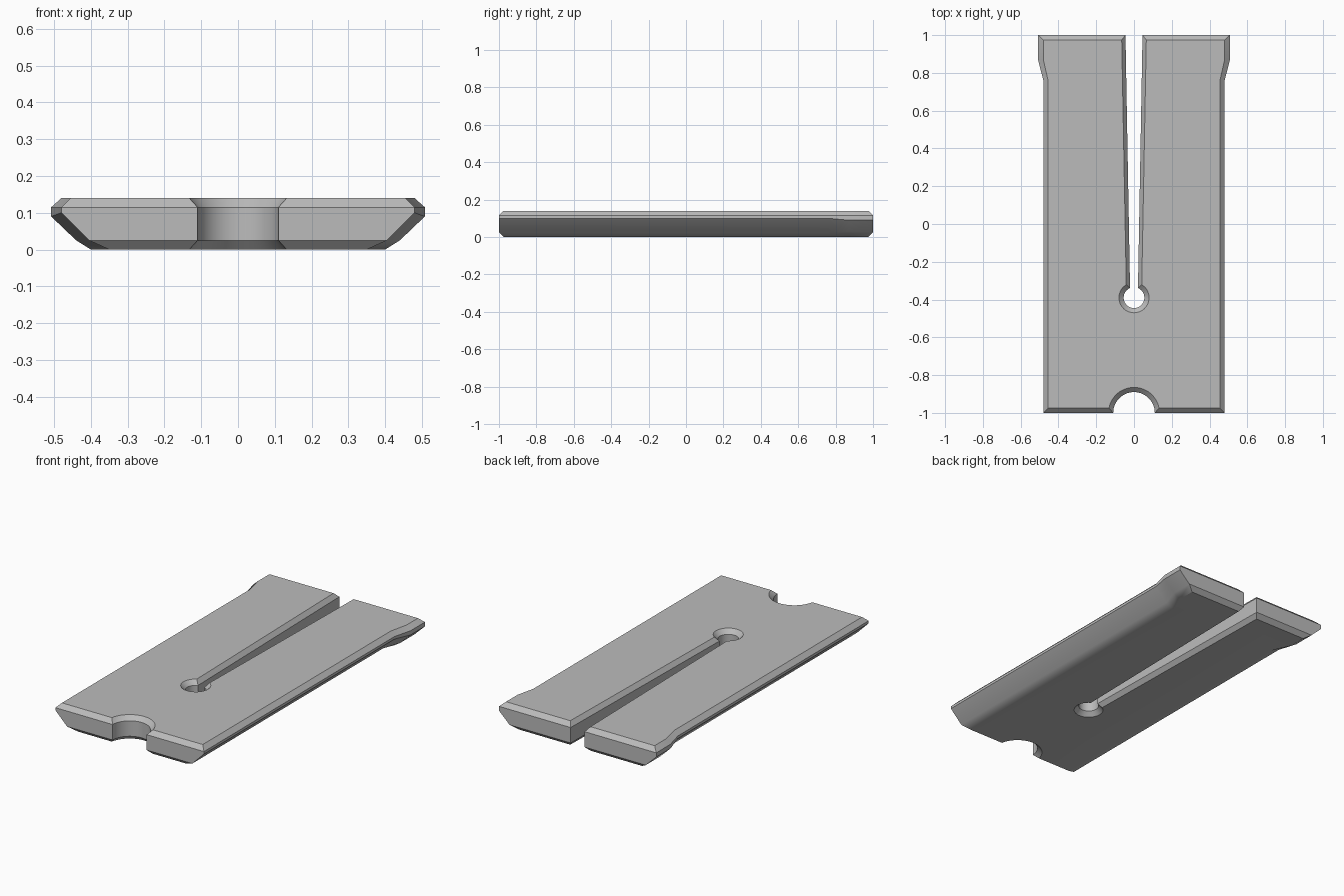
import bpy, bmesh
from math import sin, cos, asin, acos, pi, radians

cube = bpy.data.objects.get("Cube")
if cube:
    bpy.data.objects.remove(cube)

grey = bpy.data.materials.new("plain grey")
grey.use_nodes = True
colour = (0.5, 0.5, 0.5, 1)
grey.diffuse_color = colour
grey.node_tree.nodes["Principled BSDF"].inputs["Base Color"].default_value = colour

HOLE_Y, HOLE_R, NOTCH_R = -0.39, 0.055, 0.11
ARC = 14


def slot_x(y):
    """Half width of the tapering slot."""
    return 0.021 + (y + 0.34) * 0.018


def half_outline(z, z_flare, chamfer, side, flare):
    """Right half of one level, from the front notch round to the round hole."""
    front, back = -1 + chamfer, 1 - chamfer
    pts = []
    # front notch
    r = NOTCH_R + chamfer
    end = acos(chamfer / r)
    for i in range(ARC + 1):
        a = end * i / ARC
        pts.append((r * sin(a), -1 + r * cos(a), z))
    # side and flared tail
    pts += [(side, front, z), (side, 0.76, z),
            (flare, 0.87, z_flare), (flare, back, z_flare)]
    # slot mouth, then round hole
    widen = chamfer * 0.8
    pts.append((slot_x(1) + widen, back, z))
    r = HOLE_R + chamfer
    start = asin((slot_x(-0.34) + widen) / r)
    for i in range(ARC + 1):
        a = start + (pi - start) * i / ARC
        pts.append((r * sin(a) if i < ARC else 0, HOLE_Y + r * cos(a), z))
    return pts


# levels: height, height at the flare, chamfer, side half width, flare half width
levels = [
    (0.0, 0.0, 0.025, 0.35, 0.40),
    (0.025, 0.025, 0.0, 0.405, 0.44),
    (0.10, 0.09, 0.0, 0.48, 0.508),
    (0.115, 0.115, 0.0, 0.48, 0.508),
    (0.14, 0.14, 0.025, 0.455, 0.48),
]

bm = bmesh.new()
rings = [[bm.verts.new(p) for p in half_outline(*level)] for level in levels]
for low, high in zip(rings, rings[1:]):
    for i in range(len(low) - 1):
        bm.faces.new((low[i], low[i + 1], high[i + 1], high[i]))
bm.faces.new(rings[0][::-1])
bm.faces.new(rings[-1])

mesh = bpy.data.meshes.new("split_plate")
bm.to_mesh(mesh)
bm.free()
mesh.materials.append(grey)
plate = bpy.data.objects.new("split_plate", mesh)
bpy.context.collection.objects.link(plate)

# soft underside, crisp chamfers
bpy.context.view_layer.objects.active = plate
plate.select_set(True)
bpy.ops.object.shade_smooth_by_angle(angle=radians(32))

mirror = plate.modifiers.new("Mirror", 'MIRROR')
mirror.use_clip = True
mirror.merge_threshold = 0.0005
normals = plate.modifiers.new("Weighted Normal", 'WEIGHTED_NORMAL')
normals.keep_sharp = True
